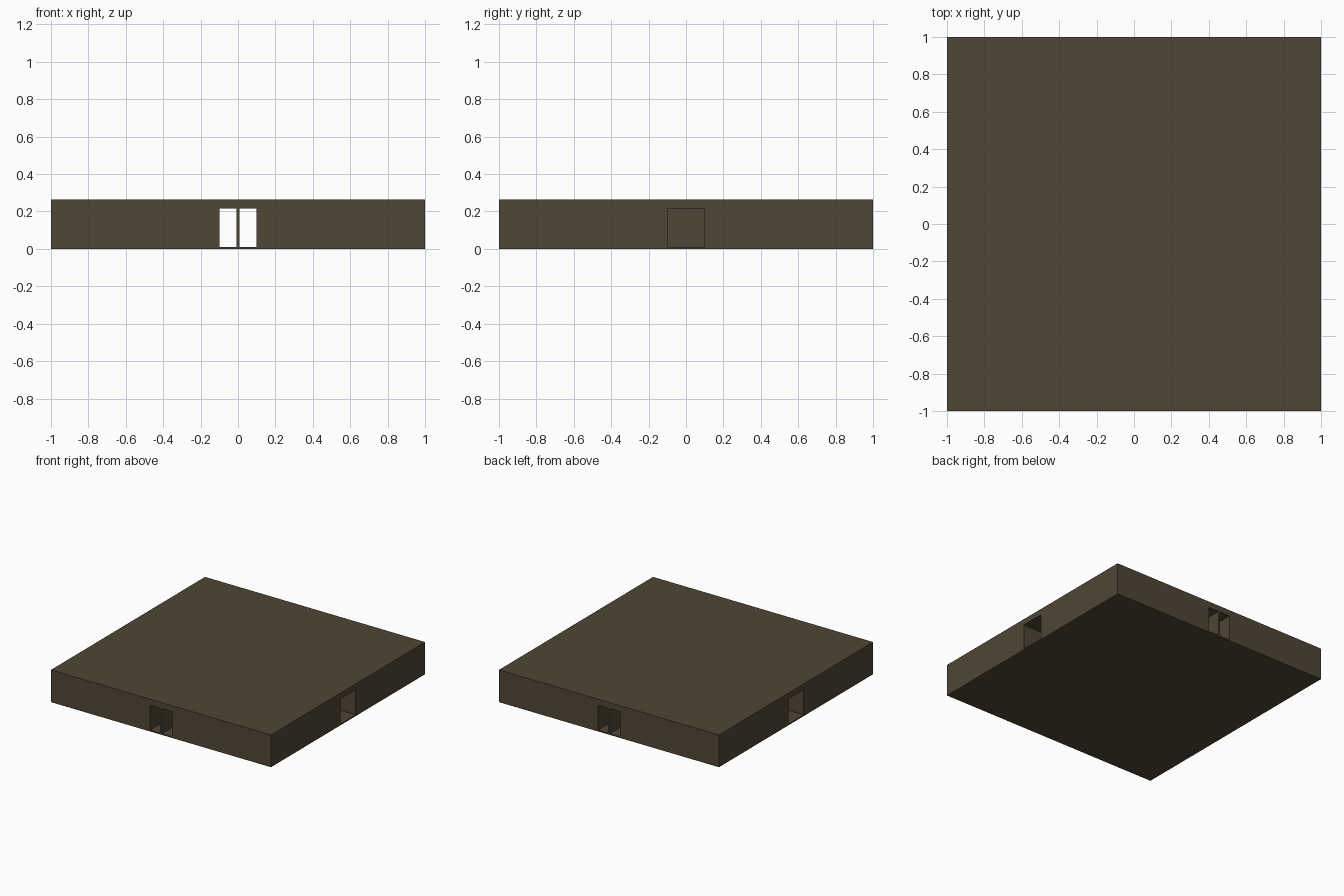
import bpy

if "Cube" in bpy.data.objects:
    bpy.data.objects.remove(bpy.data.objects["Cube"])

# one flat colour for the whole slab
brown = bpy.data.materials.new("dark_brown")
brown.diffuse_color = (0.080, 0.061, 0.035, 1)
brown.use_nodes = True
brown.node_tree.nodes["Principled BSDF"].inputs["Base Color"].default_value = brown.diffuse_color

FLOOR, ROOF, TOP = 0.01, 0.215, 0.265   # heights of the passage floor, ceiling and slab top
GAP = 0.1                               # half width of the crossing passages


def box(name, lo, hi):
    bpy.ops.mesh.primitive_cube_add(size=1, location=[(a + b) / 2 for a, b in zip(lo, hi)])
    ob = bpy.context.object
    ob.name = name
    ob.scale = [b - a for a, b in zip(lo, hi)]
    bpy.ops.object.transform_apply(location=False, rotation=False, scale=True)
    ob.data.materials.append(brown)
    return ob


# thin base and thick top plate
box("base_plate", (-1, -1, 0), (1, 1, FLOOR))
box("top_plate", (-1, -1, ROOF), (1, 1, TOP))

# four corner blocks that leave a cross-shaped passage
for sx, side in ((-1, "left"), (1, "right")):
    for sy, end in ((-1, "front"), (1, "back")):
        xs, ys = sorted((sx * GAP, sx)), sorted((sy * GAP, sy))
        box(f"corner_block_{end}_{side}", (xs[0], ys[0], FLOOR), (xs[1], ys[1], ROOF))

# thin wall dividing the front-to-back passage
box("divider_wall", (-0.0075, -1, FLOOR), (0.0075, 1, ROOF))
